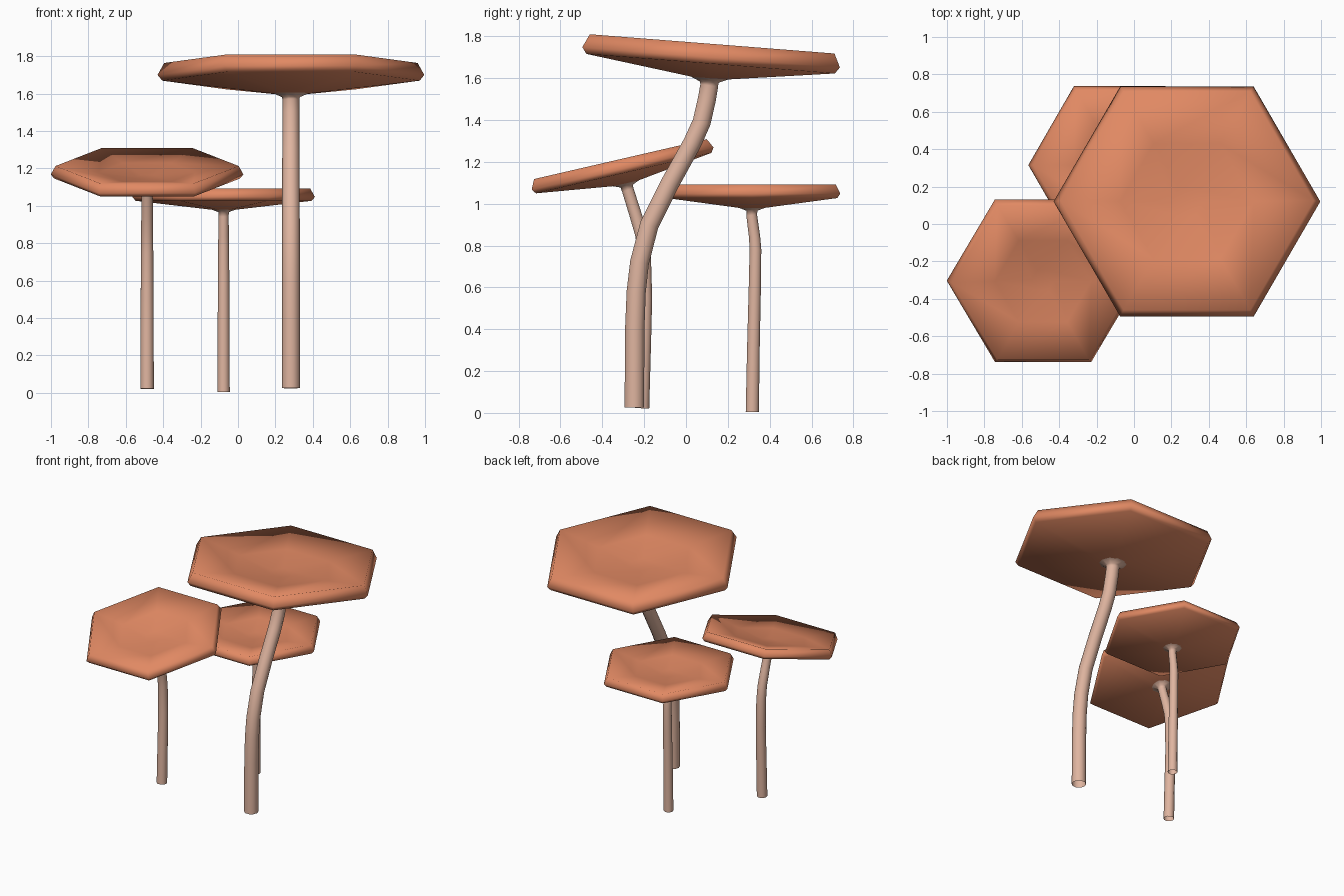
import bpy, bmesh, math
from mathutils import Vector, Matrix

old = bpy.data.objects.get("Cube")
if old:
    bpy.data.objects.remove(old, do_unlink=True)


def material(name, rgb):
    m = bpy.data.materials.new(name)
    m.use_nodes = True
    m.diffuse_color = (*rgb, 1)
    bsdf = m.node_tree.nodes["Principled BSDF"]
    bsdf.inputs["Base Color"].default_value = (*rgb, 1)
    bsdf.inputs["Roughness"].default_value = 0.8
    return m


CAP = material("terracotta_cap", (0.75, 0.25, 0.125))
STEM = material("pale_stem", (0.74, 0.46, 0.35))


def loft(name, rings, sides, mat, closed):
    """Skin a list of (centre, tilt about x, radius) rings, closing the top if asked."""
    bm = bmesh.new()
    loops = []
    for centre, tilt, radius in rings:
        rot = Matrix.Rotation(tilt, 3, "X")
        loop = []
        for i in range(sides):
            a = math.tau * i / sides
            spoke = Vector((math.cos(a), math.sin(a), 0)) * radius
            loop.append(bm.verts.new(Vector(centre) + rot @ spoke))
        loops.append(loop)
    for low, high in zip(loops, loops[1:]):
        for i in range(sides):
            j = (i + 1) % sides
            bm.faces.new((low[i], low[j], high[j], high[i]))
    if closed:
        bm.faces.new(loops[-1])
    mesh = bpy.data.meshes.new(name)
    bm.to_mesh(mesh)
    bm.free()
    mesh.materials.append(mat)
    mesh.shade_smooth()
    ob = bpy.data.objects.new(name, mesh)
    bpy.context.collection.objects.link(ob)


# Cap cross-section as (radius, height), relative to the cap radius
CAP_PROFILE = [(0.04, -0.15), (0.12, -0.142), (0.965, -0.043), (1.0, 0.0),
               (0.95, 0.09), (0.5, 0.022), (0.12, -0.03)]


def mushroom(name, x, y, z, radius, tilt_deg, path, r_base, r_top):
    tilt = math.radians(tilt_deg)
    up = Matrix.Rotation(tilt, 3, "X") @ Vector((0, 0, radius))
    origin = Vector((x, y, z))

    # Hexagonal cap with a bevelled rim and a dished top
    loft(name + "_cap", [(origin + up * h, tilt, r * radius) for r, h in CAP_PROFILE],
         6, CAP, True)

    # Bent hollow stem, flaring out where it meets the cap
    points = [Vector((x, py, pz)) for py, pz in path]
    rings = []
    for i, p in enumerate(points):
        d = points[min(i + 1, len(points) - 1)] - points[max(i - 1, 0)]
        t = i / (len(points) - 1)
        rings.append((p, math.atan2(-d.y, d.z), r_base + (r_top - r_base) * t))
    rings.append((origin - up * 0.167, tilt, r_top * 1.05))
    rings.append((origin - up * 0.14, tilt, radius * 0.13))
    loft(name + "_stem", rings, 10, STEM, False)


mushroom("large", 0.283, 0.12, 1.70, 0.713, -4.5,
         [(-0.247, 0.025), (-0.245, 0.4), (-0.238, 0.58), (-0.222, 0.72),
          (-0.175, 0.9), (-0.075, 1.1), (0.03, 1.29), (0.075, 1.39),
          (0.1, 1.5), (0.111, 1.565)], 0.049, 0.045)
mushroom("left_small", -0.486, -0.303, 1.168, 0.515, 13,
         [(-0.21, 0.022), (-0.2, 0.35), (-0.194, 0.55), (-0.199, 0.75),
          (-0.212, 0.85), (-0.242, 0.95), (-0.278, 1.065)], 0.036, 0.03)
mushroom("middle_small", -0.077, 0.315, 1.048, 0.488, 0,
         [(0.317, 0.004), (0.322, 0.3), (0.329, 0.6), (0.332, 0.78),
          (0.328, 0.84), (0.314, 0.945)], 0.033, 0.027)
